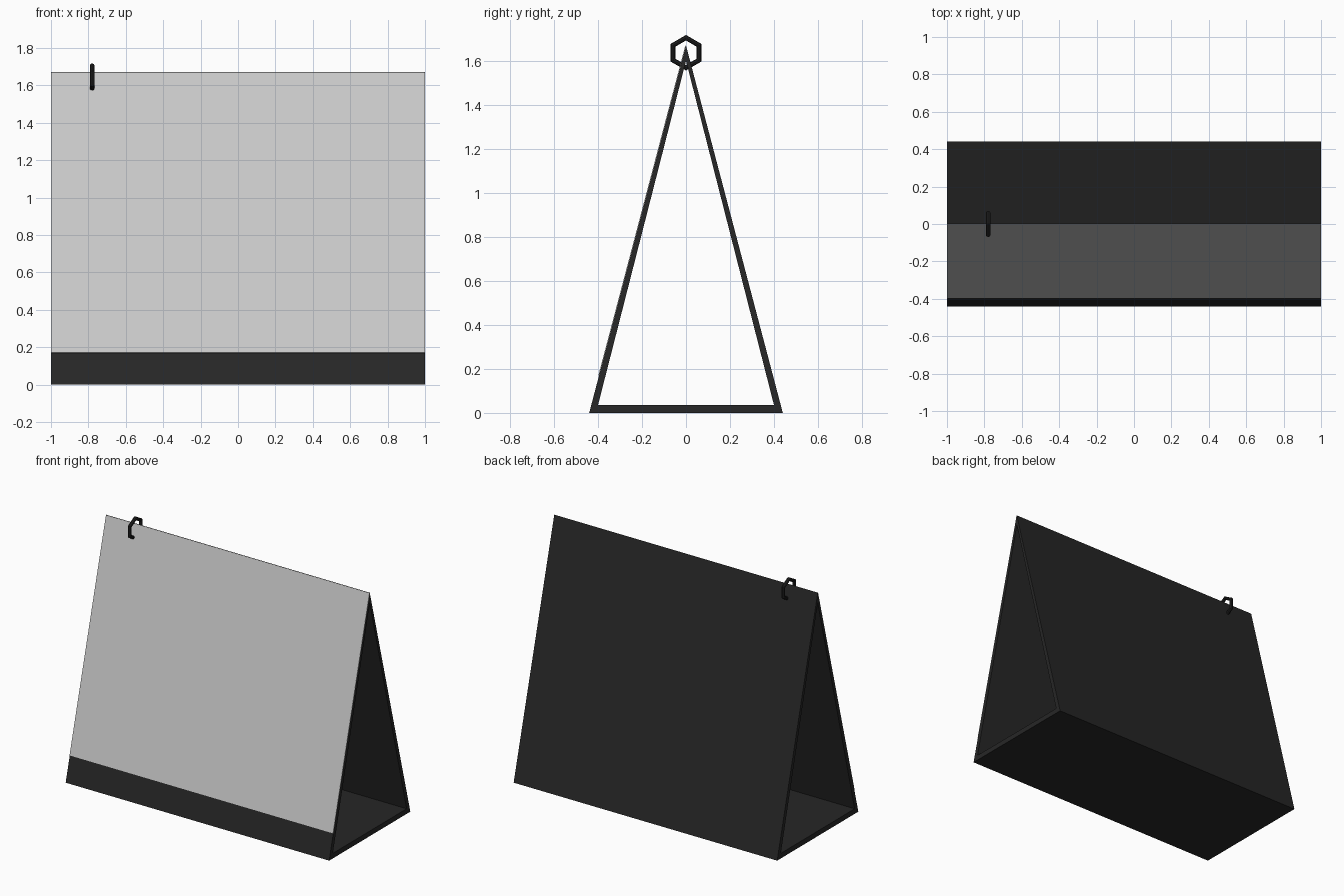
import bpy, bmesh, math
from mathutils import Vector

if "Cube" in bpy.data.objects:
    bpy.data.objects.remove(bpy.data.objects["Cube"])


def material(name, rgb):
    m = bpy.data.materials.new(name)
    m.diffuse_color = (*rgb, 1)
    m.use_nodes = True
    m.node_tree.nodes["Principled BSDF"].inputs["Base Color"].default_value = m.diffuse_color
    return m


BLACK = material("black card", (0.02, 0.02, 0.02))
PAPER = material("grey paper", (0.6, 0.6, 0.6))
METAL = material("dark ring metal", (0.014, 0.014, 0.014))

HALF_BASE, HEIGHT = 0.44, 1.67


def finish(bm, name, mat):
    bmesh.ops.recalc_face_normals(bm, faces=bm.faces)
    me = bpy.data.meshes.new(name)
    bm.to_mesh(me)
    bm.free()
    me.materials.append(mat)
    ob = bpy.data.objects.new(name, me)
    bpy.context.collection.objects.link(ob)
    return ob


def loft(bm, loops, close_loops):
    """Bridge equal-length rings of points with quads."""
    rings = [[bm.verts.new(p) for p in loop] for loop in loops]
    n = len(rings[0])
    last = len(rings) if close_loops else len(rings) - 1
    for i in range(last):
        a, b = rings[i], rings[(i + 1) % len(rings)]
        for k in range(n):
            bm.faces.new((a[k], a[(k + 1) % n], b[(k + 1) % n], b[k]))
    return rings


# Hollow triangular stand, open at both ends
outer = [(-HALF_BASE, 0), (HALF_BASE, 0), (0, HEIGHT)]
inner = [(-0.40, 0.035), (0.40, 0.035), (0, 1.60)]
bm = bmesh.new()
loft(bm, [[(x, y, z) for y, z in prof]
          for x, prof in ((-1, outer), (1, outer), (1, inner), (-1, inner))], True)
finish(bm, "easel_stand", BLACK)

# Thin page lying on the sloping front panel, above the bottom band
normal = Vector((0, -HEIGHT, HALF_BASE)).normalized()


def on_front(x, z, lift):
    return Vector((x, -HALF_BASE * (1 - z / HEIGHT), z)) + normal * lift


bm = bmesh.new()
corners = [(-1, 0.17), (1, 0.17), (1, HEIGHT - 0.002), (-1, HEIGHT - 0.002)]
rings = loft(bm, [[on_front(x, z, d) for x, z in corners] for d in (0.0005, 0.003)], False)
for r in rings:
    bm.faces.new(r)
finish(bm, "front_page", PAPER)

# Six-sided binding ring around the top edge
RING_R, TUBE, SIDES = 0.068, 0.0125, 8
bm = bmesh.new()
loops = []
for i in range(6):
    a = math.radians(90 + 60 * i)
    loop = []
    for k in range(SIDES):
        t = 2 * math.pi * k / SIDES
        r = RING_R + TUBE * math.cos(t)
        loop.append((-0.78 + TUBE * math.sin(t), r * math.cos(a), 1.637 + r * math.sin(a)))
    loops.append(loop)
loft(bm, loops, True)
finish(bm, "binding_ring", METAL)
